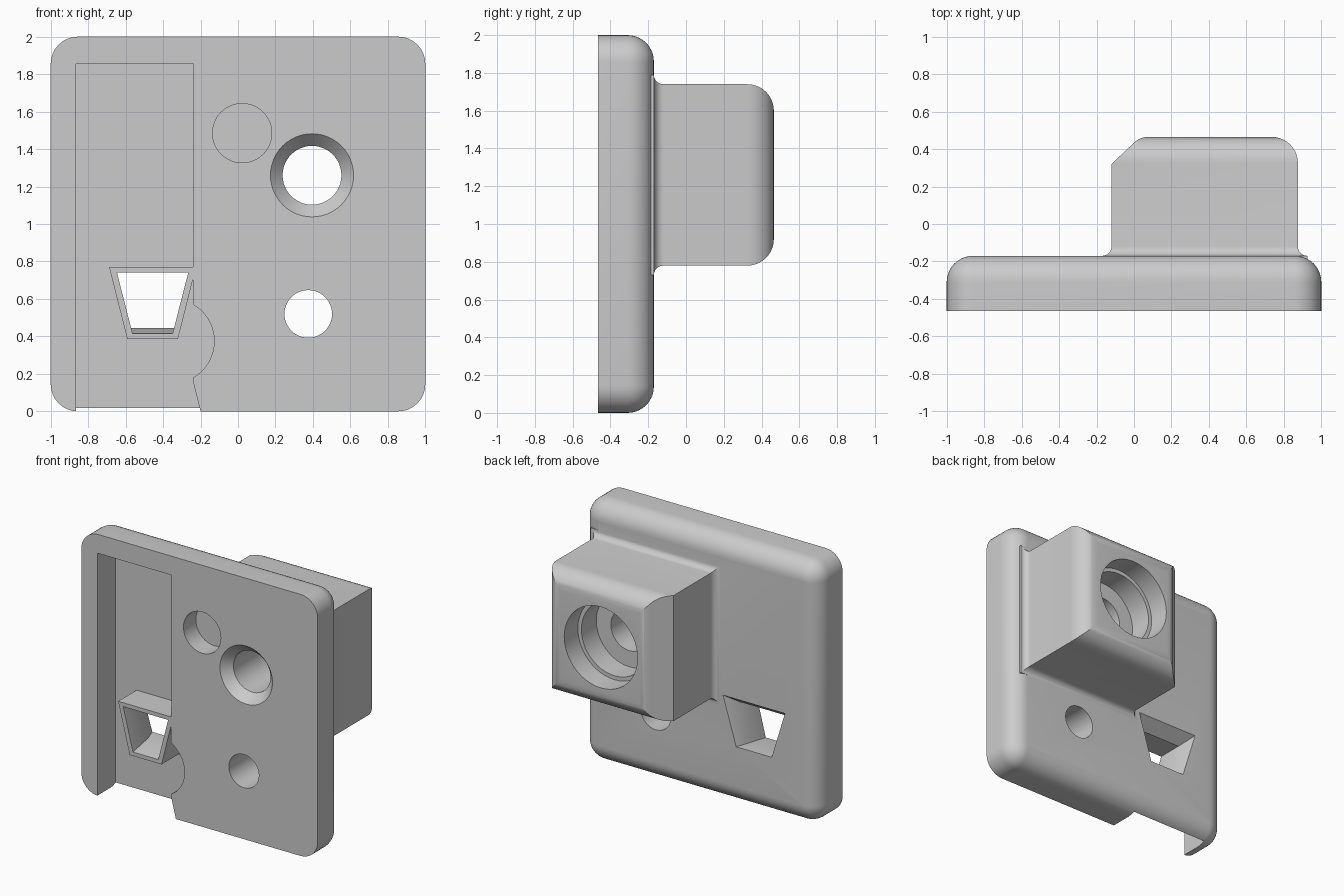
import bpy, bmesh
from math import sin, cos, pi, radians, sqrt

cube = bpy.data.objects.get("Cube")
if cube:
    bpy.data.objects.remove(cube, do_unlink=True)

FRONT, BACK, TIP = -0.465, -0.17, 0.465   # plate front, plate back, block end
OUT = FRONT - 0.1                         # safely outside the front face
FILLET = 0.14

grey = bpy.data.materials.new("plain grey")
grey.use_nodes = True
colour = (0.6, 0.6, 0.6, 1)
grey.diffuse_color = colour
grey.node_tree.nodes["Principled BSDF"].inputs["Base Color"].default_value = colour


def loft(name, rings):
    """Closed solid through a list of equally sized point rings."""
    bm = bmesh.new()
    loops = [[bm.verts.new(p) for p in ring] for ring in rings]
    n = len(loops[0])
    for a, b in zip(loops, loops[1:]):
        for i in range(n):
            j = (i + 1) % n
            bm.faces.new((a[i], a[j], b[j], b[i]))
    bm.faces.new(loops[0])
    bm.faces.new(loops[-1])
    bmesh.ops.recalc_face_normals(bm, faces=bm.faces)
    mesh = bpy.data.meshes.new(name)
    bm.to_mesh(mesh)
    bm.free()
    mesh.materials.append(grey)
    obj = bpy.data.objects.new(name, mesh)
    bpy.context.collection.objects.link(obj)
    return obj


def combine(target, tool, operation):
    """Apply a boolean and discard the tool object."""
    mod = target.modifiers.new(operation.lower(), 'BOOLEAN')
    mod.operation, mod.object, mod.solver = operation, tool, 'EXACT'
    bpy.context.view_layer.objects.active = target
    bpy.ops.object.modifier_apply(modifier=mod.name)
    bpy.data.objects.remove(tool, do_unlink=True)


def arc(cx, cy, r, start, end, steps=10):
    return [(cx + r * cos(radians(start + (end - start) * i / steps)),
             cy + r * sin(radians(start + (end - start) * i / steps)))
            for i in range(steps + 1)]


def at_y(points, y):
    return [(x, y, z) for x, z in points]


def rounded_square(half, r):
    c = half - r
    pts = []
    for sx, sz, a in ((1, 1, 0), (-1, 1, 90), (-1, -1, 180), (1, -1, 270)):
        pts += arc(sx * c, 1 + sz * c, r, a, a + 90)
    return pts


def bore(name, x, z, profile):
    """Round cutter along y from (y, radius) pairs."""
    return loft(name, [at_y(arc(x, z, r, 0, 352.5, 47), y) for y, r in profile])


# Plate with rounded corners and a filleted back rim
rings = [at_y(rounded_square(1, FILLET + 0.005), FRONT)]
for i in range(11):
    a = i / 10 * pi / 2
    inset = FILLET * (1 - cos(a))
    rings.append(at_y(rounded_square(1 - inset, FILLET + 0.005 - inset),
                      BACK - FILLET + FILLET * sin(a)))
plate = loft("mounting_plate", rings)

# Block: plan profile crossed with side profile, both flared at the base
F = 0.05
left, right, low, high = -0.12, 0.875, 0.78, 1.74
base = BACK - 0.02
plan = ([(left - F, base)] + arc(left - F, BACK + F, F, -90, 0, 6)
        + [(left, 0.32)] + arc(0.075, TIP - 0.106, 0.106, 135, 90, 6)
        + arc(right - FILLET, TIP - FILLET, FILLET, 90, 0)
        + arc(right + F, BACK + F, F, 180, 270, 6) + [(right + F, base)])
side = ([(low - F, base)] + arc(low - F, BACK + F, F, -90, 0, 6)
        + arc(low + FILLET, TIP - FILLET, FILLET, 180, 90)
        + arc(high - FILLET, TIP - FILLET, FILLET, 90, 0)
        + arc(high + F, BACK + F, F, 180, 270, 6) + [(high + F, base)])
block = loft("rear_block", [[(x, y, z) for x, y in plan] for z in (0.5, 2)])
side_tool = loft("side_tool", [[(x, y, z) for z, y in side] for x in (-1, 1.5)])
combine(block, side_tool, 'INTERSECT')
combine(plate, block, 'UNION')

# Front pocket, open at the bottom, leaving a trapezoid boss standing
FLOOR = -0.243
pocket_outline = ([(-0.865, -0.1), (-0.865, 1.855), (-0.238, 1.855)]
                  + arc(-0.352, 0.375, 0.225, 60, -60, 20)
                  + [(-0.238, 0.15), (-0.2, 0), (-0.175, -0.1)])
pocket = loft("pocket_tool", [at_y(pocket_outline, y) for y in (OUT, FLOOR)])


def trapezoid(top, bottom, top_half, bottom_half, mid=-0.456):
    return [(mid - top_half, top), (mid + top_half, top),
            (mid + bottom_half, bottom), (mid - bottom_half, bottom)]


boss_shape = trapezoid(0.77, 0.385, 0.232, 0.135)
boss = loft("boss_tool", [at_y(boss_shape, y) for y in (OUT - 0.1, 0)])
combine(pocket, boss, 'DIFFERENCE')
combine(plate, pocket, 'DIFFERENCE')

# Window through the boss, flaring toward the back
mouth = trapezoid(0.74, 0.415, 0.19, 0.107)
waist = trapezoid(0.74, 0.445, 0.19, 0.115)
flare = trapezoid(0.81, 0.445, 0.262, 0.15)
window = loft("window_tool", [at_y(mouth, OUT), at_y(mouth, FRONT), at_y(waist, -0.27),
                              at_y(flare, BACK), at_y(flare, BACK + 0.1)])
combine(plate, window, 'DIFFERENCE')

# Stepped main bore with front countersink, blind recess and small through hole
combine(plate, bore("main_bore", 0.395, 1.26, [
    (OUT, 0.222), (FRONT, 0.222), (FRONT + 0.07, 0.157), (0.12, 0.157), (0.12, 0.28),
    (0.3, 0.28), (0.3, 0.31), (TIP + 0.1, 0.31)]), 'DIFFERENCE')
combine(plate, bore("recess", 0.022, 1.485, [(OUT, 0.158), (FRONT + 0.15, 0.158)]), 'DIFFERENCE')
combine(plate, bore("small_hole", 0.375, 0.52, [(OUT, 0.127), (0, 0.127)]), 'DIFFERENCE')

# Smooth curved faces, keep hard edges
bpy.ops.object.select_all(action='DESELECT')
plate.select_set(True)
bpy.context.view_layer.objects.active = plate
bpy.ops.object.shade_smooth_by_angle(angle=radians(25))
